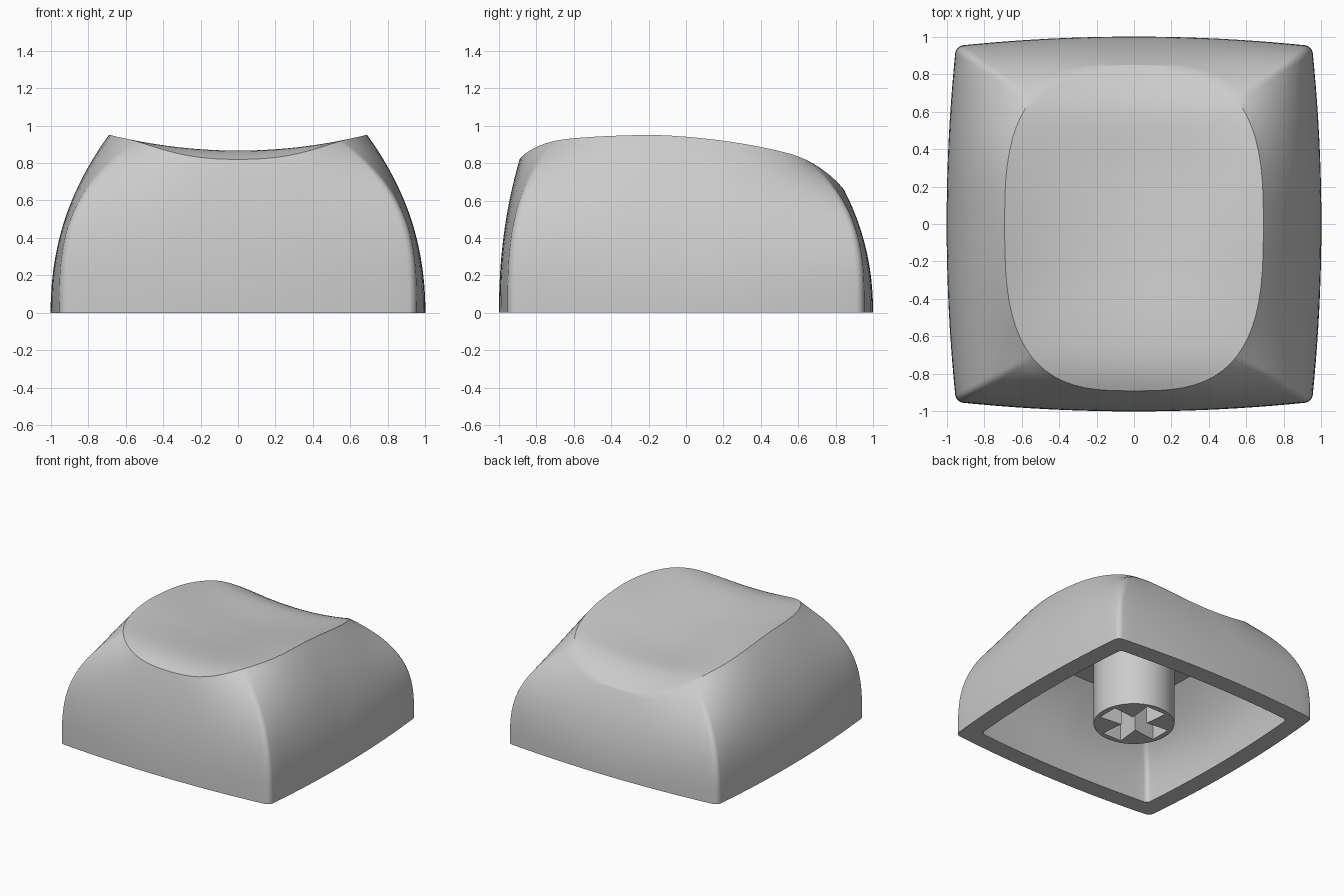
import bpy, bmesh, math

cube = bpy.data.objects.get("Cube")
if cube:
    bpy.data.objects.remove(cube)

COLOUR = (0.6, 0.6, 0.6, 1)
grey = bpy.data.materials.new("light_grey")
grey.use_nodes = True
grey.diffuse_color = COLOUR
grey.node_tree.nodes["Principled BSDF"].inputs["Base Color"].default_value = COLOUR


def finish(name, bm):
    bmesh.ops.recalc_face_normals(bm, faces=bm.faces)
    mesh = bpy.data.meshes.new(name)
    bm.to_mesh(mesh)
    bm.free()
    mesh.materials.append(grey)
    obj = bpy.data.objects.new(name, mesh)
    bpy.context.collection.objects.link(obj)
    return obj


def smooth(obj):
    bpy.ops.object.select_all(action='DESELECT')
    obj.select_set(True)
    bpy.context.view_layer.objects.active = obj
    bpy.ops.object.shade_smooth_by_angle(angle=math.radians(28))


def rounded_square(r=0.04, corner=6, side=20):
    """Unit square outline with rounded corners, counter-clockwise."""
    quarter = []
    for i in range(1, side):
        quarter.append((1, (1 - r) * (2 * i / side - 1)))
    for i in range(corner + 1):
        a = math.pi / 2 * i / corner
        quarter.append((1 - r + r * math.cos(a), 1 - r + r * math.sin(a)))
    pts = []
    for _ in range(4):
        pts += quarter
        quarter = [(-v, u) for u, v in quarter]
    return pts


outline = rounded_square()
# Walls bulge more towards the corners
bulge = [2.15 + 1.0 * (min(abs(u), abs(v)) / max(abs(u), abs(v))) ** 1.6 for u, v in outline]


def bowed(corner, middle):
    """Square with gently bulging sides."""
    b = middle - corner
    return [(u * (corner + b * (1 - v * v)), v * (corner + b * (1 - u * u))) for u, v in outline]


def dish(x, y):
    """Height of the scooped finger surface, with rolled lips front and back."""
    z = 0.87 - 0.122 * max(0, y + 0.2) ** 1.5
    z -= 0.92 * max(0, y - 0.54) ** 2 + 1.7 * max(0, -y - 0.58) ** 3
    scoop = 0.053 * math.exp(-abs((y - 0.05) / 0.48) ** 2.7)
    return z + 0.172 * x * x - scoop * (1 - (x / 0.69) ** 2)


def rim_point(u, v):
    n, depth = (2.9, 0.848) if v > 0 else (3.0, 0.89)
    k = (abs(u) ** n + abs(v) ** n) ** (-1 / n)
    return 0.69 * u * k, depth * v * k


def wall(bottom, top, heights, steps):
    """Rings that rise vertically and curve inward to the top outline."""
    rings = []
    for i in range(steps + 1):
        s = i / steps
        rings.append([(b[0] + (t[0] - b[0]) * s ** p, b[1] + (t[1] - b[1]) * s ** p, h * s)
                      for b, t, h, p in zip(bottom, top, heights, bulge)])
    return rings


# Cap shell: cavity wall, bottom edge, outer wall and dished top in one loft
rim = [rim_point(u, v) for u, v in outline]
inside = wall(bowed(0.815, 0.85), bowed(0.53, 0.56), [0.65] * len(outline), 14)
outside = wall(bowed(0.95, 1.0), rim, [dish(x, y) for x, y in rim], 22)
rings = inside[::-1] + outside
dish_steps = 24
for i in range(1, dish_steps):
    f = 1 - i / dish_steps
    rings.append([(x * f, y * f, dish(x * f, y * f)) for x, y in rim])

bm = bmesh.new()
loops = [[bm.verts.new(p) for p in ring] for ring in rings]
count = len(outline)
for a, b in zip(loops, loops[1:]):
    for i in range(count):
        j = (i + 1) % count
        bm.faces.new((a[i], a[j], b[j], b[i]))
bm.faces.new(loops[0])
centre = bm.verts.new((0, 0, dish(0, 0)))
for i in range(count):
    bm.faces.new((loops[-1][i], loops[-1][(i + 1) % count], centre))
smooth(finish("cap_shell", bm))


def prism(name, pts, z0, z1):
    bm = bmesh.new()
    low = [bm.verts.new((x, y, z0)) for x, y in pts]
    high = [bm.verts.new((x, y, z1)) for x, y in pts]
    bm.faces.new(low)
    bm.faces.new(high)
    for i in range(len(pts)):
        bm.faces.new((low[i - 1], low[i], high[i], high[i - 1]))
    return finish(name, bm)


# Stem under the top with a cross-shaped socket whose arms flare outward
circle = [(0.304 * math.cos(math.tau * i / 64), 0.304 * math.sin(math.tau * i / 64)) for i in range(64)]
stem = prism("stem", circle, 0.025, 0.68)

inner, outer, length = 0.068, 0.088, 0.26
cross = []
arm = [(length, -outer), (length, outer), (inner, inner)]
for _ in range(4):
    cross += arm
    arm = [(-y, x) for x, y in arm]
cutter = prism("socket_cutter", cross, -0.1, 0.5)
cutter.hide_render = True

cut = stem.modifiers.new("socket", 'BOOLEAN')
cut.operation = 'DIFFERENCE'
cut.solver = 'EXACT'
cut.object = cutter
bpy.context.view_layer.objects.active = stem
bpy.ops.object.modifier_apply(modifier=cut.name)
bpy.data.objects.remove(cutter)
smooth(stem)
